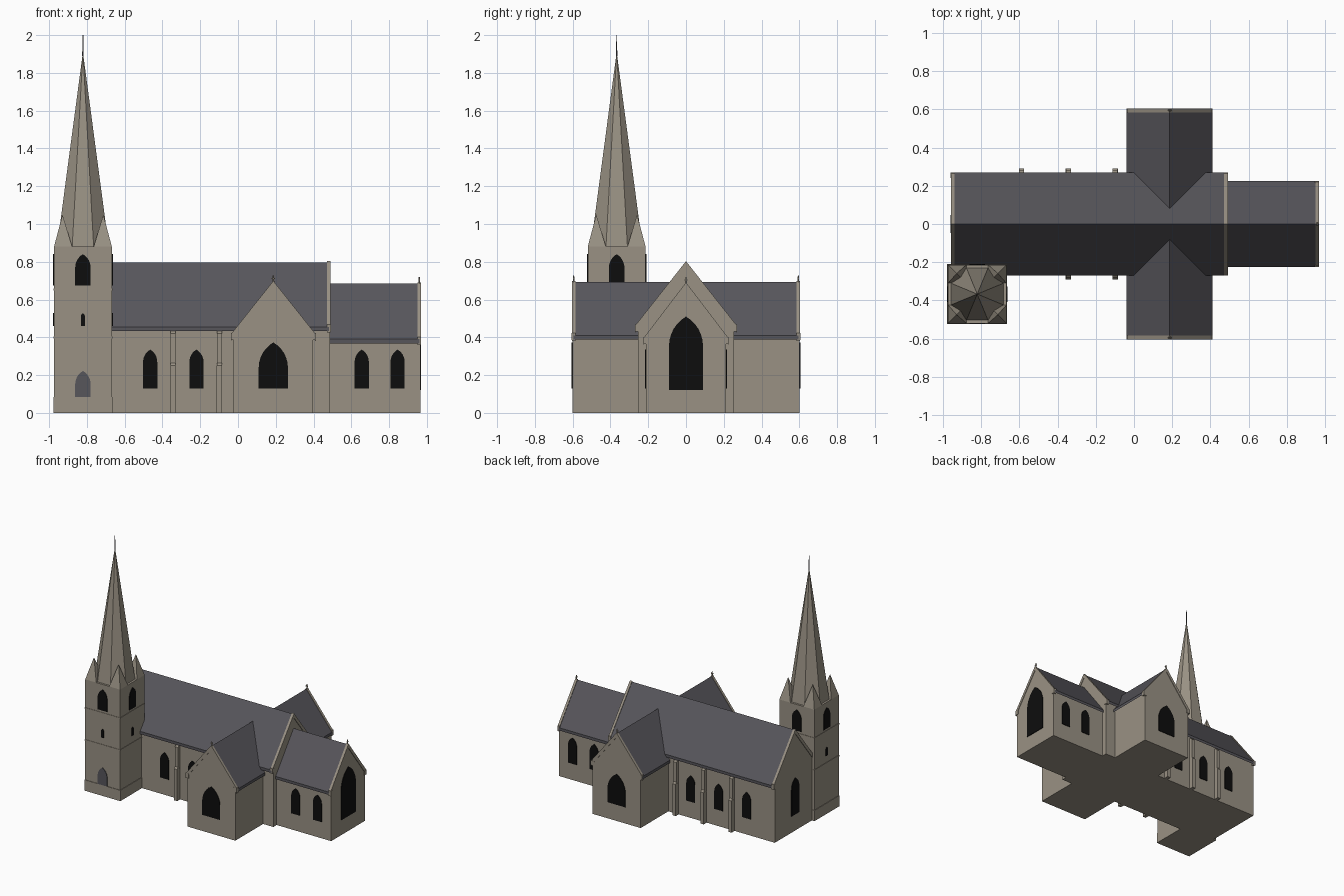
import bpy, bmesh, math
from mathutils import Vector

cube = bpy.data.objects.get("Cube")
if cube:
    bpy.data.objects.remove(cube, do_unlink=True)


def material(name, rgb):
    m = bpy.data.materials.new(name)
    m.use_nodes = True
    m.diffuse_color = (*rgb, 1)
    bsdf = next(n for n in m.node_tree.nodes if n.type == 'BSDF_PRINCIPLED')
    bsdf.inputs["Base Color"].default_value = (*rgb, 1)
    bsdf.inputs["Roughness"].default_value = 0.9
    return m


STONE = material("warm stone", (0.32, 0.285, 0.23))
SLATE = material("grey slate", (0.095, 0.092, 0.105))
GLASS = material("dark glass", (0.004, 0.004, 0.004))


def finish(name, bm, mat):
    bmesh.ops.recalc_face_normals(bm, faces=bm.faces[:])
    me = bpy.data.meshes.new(name)
    bm.to_mesh(me)
    bm.free()
    me.materials.append(mat)
    ob = bpy.data.objects.new(name, me)
    bpy.context.collection.objects.link(ob)
    return ob


def prism(name, outline, axis, a, b, mat):
    """Extrude a (horizontal, z) outline along x or y from a to b."""
    bm = bmesh.new()
    place = (lambda u, v: (a, u, v)) if axis == 'x' else (lambda u, v: (u, a, v))
    face = bm.faces.new([bm.verts.new(place(u, v)) for u, v in outline])
    ext = bmesh.ops.extrude_face_region(bm, geom=[face])["geom"]
    shift = Vector((b - a, 0, 0)) if axis == 'x' else Vector((0, b - a, 0))
    bmesh.ops.translate(bm, vec=shift, verts=[g for g in ext if isinstance(g, bmesh.types.BMVert)])
    return finish(name, bm, mat)


def box(name, x0, x1, y0, y1, z0, z1, mat=STONE):
    return prism(name, [(x0, z0), (x1, z0), (x1, z1), (x0, z1)], 'y', y0, y1, mat)


def cone(name, x, y, z0, z1, r0, r1, sides, mat=STONE, turn=0):
    """Tapered many-sided solid; a zero top radius gives a point."""
    bm = bmesh.new()
    ring = lambda r, z: [bm.verts.new((x + r * math.cos(turn + math.tau * i / sides),
                                       y + r * math.sin(turn + math.tau * i / sides), z))
                         for i in range(sides)]
    low = ring(r0, z0)
    bm.faces.new(low)
    if r1:
        top = ring(r1, z1)
        bm.faces.new(top)
    else:
        tip = bm.verts.new((x, y, z1))
    for i in range(sides):
        j = (i + 1) % sides
        bm.faces.new([low[i], low[j]] + ([top[j], top[i]] if r1 else [tip]))
    return finish(name, bm, mat)


def chevron(c, half, eave, ridge, lift, drop):
    return [(c - half, eave + lift), (c, ridge + lift), (c + half, eave + lift),
            (c + half, eave - drop), (c, ridge - drop), (c - half, eave - drop)]


def hall(name, axis, a, b, c, wall, half, eave, ridge, copings, finials):
    """Gabled stone body with a slate roof, raised copings and kneelers."""
    slope = (ridge - eave) / half
    shoulder = ridge - 0.02 - slope * wall
    prism(name + "_walls", [(c - wall, 0), (c + wall, 0), (c + wall, shoulder),
                            (c, ridge - 0.02), (c - wall, shoulder)], axis, a, b, STONE)
    prism(name + "_roof", chevron(c, half, eave, ridge, 0, 0.022), axis, a + 0.004, b - 0.004, SLATE)
    for end, inward in copings:
        lo, hi = sorted((end - inward * 0.004, end + inward * 0.015))
        prism(name + "_coping", chevron(c, half, eave, ridge, 0.006, 0.03), axis, lo, hi, STONE)
        for s in (-1, 1):
            u = c + s * (half - 0.014)
            prism(name + "_kneeler", [(u - 0.014, eave - 0.025), (u + 0.014, eave - 0.025),
                                      (u + 0.014, eave + 0.012), (u - 0.014, eave + 0.012)],
                  axis, lo - 0.001, hi + 0.001, STONE)
        if finials:
            mid = (lo + hi) / 2
            x, y = (mid, c) if axis == 'x' else (c, mid)
            cone(name + "_finial_stem", x, y, ridge - 0.01, ridge + 0.035, 0.006, 0.003, 6)
            arm = [(c - 0.009, ridge + 0.016), (c + 0.009, ridge + 0.016),
                   (c + 0.009, ridge + 0.022), (c - 0.009, ridge + 0.022)]
            prism(name + "_finial_arm", arm, axis, mid - 0.004, mid + 0.004, STONE)


def window(name, axis, wall, out, c, width, sill, top, mat=GLASS):
    """Pointed-arch plate standing just proud of a wall."""
    n, spring = 6, top - width * math.sin(math.pi / 3)
    arc = [(width * (math.cos(math.pi / 3 * i / n) - 0.5),
            spring + width * math.sin(math.pi / 3 * i / n)) for i in range(n + 1)]
    right = [(width / 2, sill)] + arc
    left = [(-u, v) for u, v in reversed(right[:-1])]
    prism(name, [(c + u, v) for u, v in right + left], axis,
          wall - out * 0.003, wall + out * 0.005, mat)


# Nave, chancel and crossing arms
hall("nave", 'x', -0.955, 0.487, 0, 0.253, 0.27, 0.455, 0.797, [(-0.955, 1), (0.487, -1)], False)
hall("chancel", 'x', 0.45, 0.965, 0, 0.212, 0.225, 0.39, 0.685, [(0.965, -1)], True)
hall("transept", 'y', -0.6, 0.6, 0.187, 0.21, 0.225, 0.41, 0.693, [(-0.6, 1), (0.6, -1)], True)

# Side windows, buttresses and transept windows
for s, side in ((-1, "right"), (1, "left")):
    for x in (-0.71, -0.465, -0.22):
        if s > 0 or x > -0.6:
            window(f"nave_window_{side}", 'y', s * 0.253, s, x, 0.075, 0.13, 0.335)
            bx = x + 0.121
            box(f"buttress_base_{side}", bx - 0.014, bx + 0.014, *sorted((s * 0.24, s * 0.29)), 0, 0.25)
            prism(f"buttress_upper_{side}",
                  [(s * 0.24, 0.25), (s * 0.29, 0.25), (s * 0.279, 0.265),
                   (s * 0.279, 0.42), (s * 0.262, 0.435), (s * 0.24, 0.435)],
                  'x', bx - 0.013, bx + 0.013, STONE)
    for x in (0.655, 0.845):
        window(f"chancel_window_{side}", 'y', s * 0.212, s, x, 0.075, 0.13, 0.335)
    window(f"transept_window_{side}", 'y', s * 0.6, s, 0.187, 0.155, 0.13, 0.373)

# End windows
window("chancel_end_window", 'x', 0.965, 1, 0, 0.18, 0.12, 0.51)
window("nave_end_window", 'x', -0.955, -1, 0, 0.095, 0.13, 0.42)

# Tower
TX, TY, H = -0.821, -0.367, 0.153
for part, half, z0, z1 in (("tower_body", H, 0, 0.88), ("tower_plinth", H + 0.004, 0, 0.085),
                           ("lower_string_course", H + 0.003, 0.395, 0.405),
                           ("upper_string_course", H + 0.003, 0.648, 0.658)):
    box(part, TX - half, TX + half, TY - half, TY + half, z0, z1)
for axis, c, across in (('x', TX, TY), ('y', TY, TX)):
    for s in (-1, 1):
        window("belfry_opening", axis, c + s * H, s, across, 0.082, 0.675, 0.84)
        window("tower_slit", axis, c + s * H, s, across, 0.022, 0.46, 0.528)
window("tower_door", 'y', TY - H, -1, TX, 0.082, 0.085, 0.222, SLATE)

# Eight-sided spire, rod and corner broaches
cone("spire", TX, TY, 0.88, 1.91, 0.137 / math.cos(math.pi / 8), 0, 8, STONE, math.pi / 8)
cone("spire_rod", TX, TY, 1.89, 2.0, 0.004, 0.002, 6, SLATE)
for sx in (-1, 1):
    for sy in (-1, 1):
        bm = bmesh.new()
        base = [bm.verts.new((TX + sx * u, TY + sy * v, 0.88))
                for u, v in ((H, H), (0.057, H), (0.057, 0.057), (H, 0.057))]
        tip = bm.verts.new((TX + sx * 0.108, TY + sy * 0.108, 1.05))
        bm.faces.new(base)
        for i in range(4):
            bm.faces.new([base[i], base[(i + 1) % 4], tip])
        finish("corner_broach", bm, STONE)
